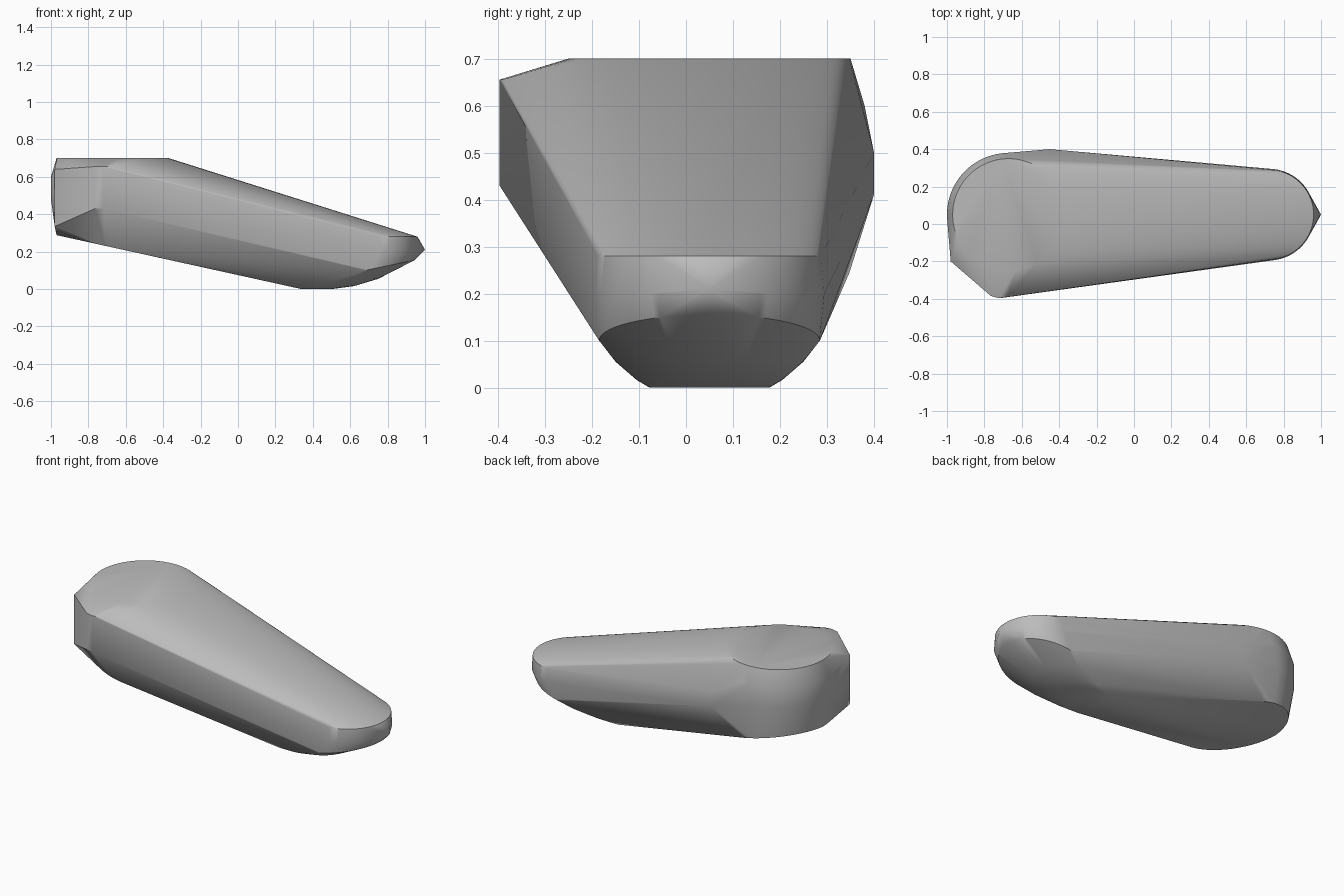
import bpy, bmesh, math

if "Cube" in bpy.data.objects:
    bpy.data.objects.remove(bpy.data.objects["Cube"])

pts = []


def arc(cx, rx, ry, zf, a0=0, a1=360, n=48):
    """Add an arc of points centred on y = 0.05; zf gives the height."""
    for i in range(n + 1):
        a = math.radians(a0 + (a1 - a0) * i / n)
        x, y = cx + rx * math.cos(a), 0.05 + ry * math.sin(a)
        pts.append((x, y, zf(x, y)))


# Wide rear end: flat round top, bulging side, sloping underside
arc(-0.67, 0.30, 0.30, lambda x, y: 0.70)
for z in (0.48, 0.60):
    arc(-0.67, 0.33, 0.33, lambda x, y: z, 60, 200)
arc(-0.67, 0.30, 0.30, lambda x, y: 0.075 - 0.22 * x + 0.1 * max(y - 0.05, 0))

# Front rear corner, its neighbour, and the far side ridge
for x, y, z0, z1 in ((-0.765, -0.385, 0.43, 0.655), (-0.72, -0.397, 0.43, 0.655),
                     (-0.68, -0.39, 0.43, 0.655), (-0.98, -0.20, 0.335, 0.64),
                     (-0.45, 0.40, 0.41, 0.50)):
    pts += [(x, y, z0), (x, y, z1)]

# Narrow nose: top rim, side rim, pointed tip and rounded underside
arc(0.72, 0.24, 0.24, lambda x, y: 0.28, -90, 90)
arc(0.72, 0.245, 0.245, lambda x, y: 0.20, -90, 90)
arc(0.68, 0.265, 0.235, lambda x, y: 0.10 + 0.055 * (x - 0.68) / 0.265, -90, 90)
pts.append((1.0, 0.05, 0.21))
for cx, rx, ry, z in ((0.34, 0.16, 0.128, 0.0), (0.44, 0.18, 0.155, 0.016),
                      (0.56, 0.19, 0.20, 0.055)):
    arc(cx, rx, ry, lambda x, y: z, -90, 90, 24)

# Wrap everything in one tight skin
bm = bmesh.new()
for p in pts:
    bm.verts.new(p)
bmesh.ops.remove_doubles(bm, verts=bm.verts, dist=0.002)
res = bmesh.ops.convex_hull(bm, input=bm.verts)
junk = {g for g in res["geom_interior"] + res["geom_unused"]
        if isinstance(g, bmesh.types.BMVert)}
bmesh.ops.delete(bm, geom=list(junk), context='VERTS')
bmesh.ops.delete(bm, geom=[v for v in bm.verts if not v.link_faces], context='VERTS')
bmesh.ops.recalc_face_normals(bm, faces=bm.faces)
mesh = bpy.data.meshes.new("tapered_body")
bm.to_mesh(mesh)
bm.free()
body = bpy.data.objects.new("tapered_body", mesh)
bpy.context.collection.objects.link(body)

grey = bpy.data.materials.new("plain grey")
grey.diffuse_color = (0.5, 0.5, 0.5, 1)
grey.use_nodes = True
grey.node_tree.nodes["Principled BSDF"].inputs["Base Color"].default_value = grey.diffuse_color
mesh.materials.append(grey)

bpy.context.view_layer.objects.active = body
body.select_set(True)
bpy.ops.object.shade_smooth_by_angle(angle=math.radians(35))
